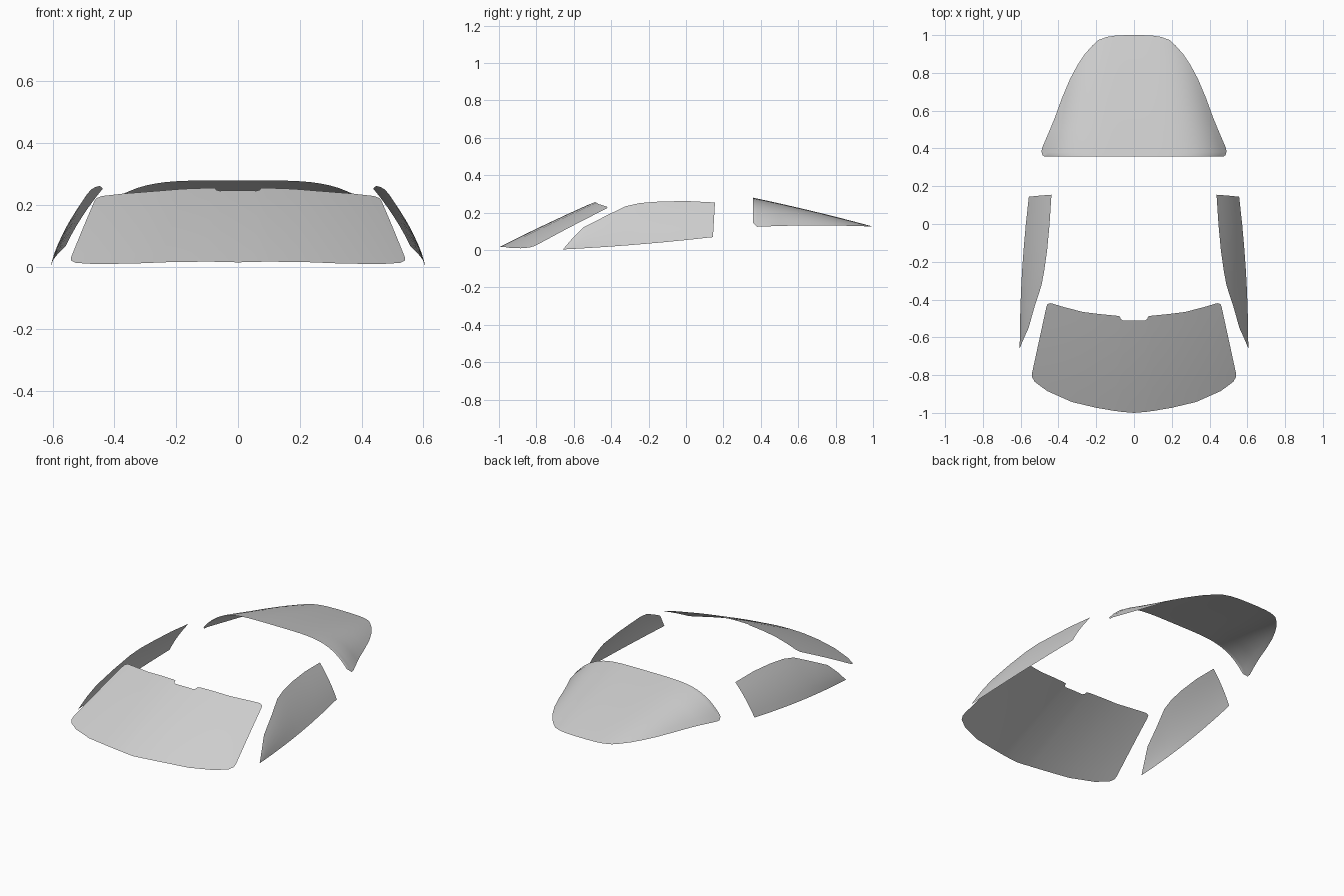
import bpy
import bmesh
from mathutils import Vector

cube = bpy.data.objects.get("Cube")
if cube:
    bpy.data.objects.remove(cube, do_unlink=True)

glass = bpy.data.materials.new("grey_glass")
glass.use_nodes = True
glass.diffuse_color = (0.62, 0.62, 0.62, 1)
glass.node_tree.nodes["Principled BSDF"].inputs["Base Color"].default_value = glass.diffuse_color


def sheet(name, rows, outward):
    """Skin a grid of points into one smooth thin surface facing outward."""
    bm = bmesh.new()
    grid = [[bm.verts.new(p) for p in row] for row in rows]
    for low, high in zip(grid, grid[1:]):
        for i in range(len(low) - 1):
            bm.faces.new((low[i], low[i + 1], high[i + 1], high[i]))
    bmesh.ops.remove_doubles(bm, verts=bm.verts, dist=0.0005)
    bm.normal_update()
    total = sum((f.normal * f.calc_area() for f in bm.faces), Vector())
    if total.dot(Vector(outward)) < 0:
        bmesh.ops.reverse_faces(bm, faces=bm.faces)
    for f in bm.faces:
        f.smooth = True
    mesh = bpy.data.meshes.new(name)
    bm.to_mesh(mesh)
    bm.free()
    mesh.materials.append(glass)
    obj = bpy.data.objects.new(name, mesh)
    bpy.context.collection.objects.link(obj)


def loft(start, end, steps):
    """Rows of points blended from one edge to another."""
    return [[Vector(a).lerp(Vector(b), k / steps) for a, b in zip(start, end)]
            for k in range(steps + 1)]


def mirrored(half):
    return [(-x, y) for x, y in reversed(half[1:])] + half


# Windscreen: plan outline with a mirror notch, draped over a curved slope
lower = [(0, -1), (.06, -.995), (.075, -.993), (.08, -.992), (.1, -.99), (.2, -.973),
         (.33, -.942), (.46, -.884), (.525, -.836), (.54, -.81), (.54, -.79)]
upper = [(0, -.51), (.06, -.51), (.07, -.503), (.074, -.49), (.09, -.486), (.18, -.477),
         (.27, -.466), (.37, -.44), (.44, -.419), (.458, -.424), (.464, -.44)]


def windscreen_height(x, y):
    t = y + 1
    return .015 + .474 * t + .06 * t * (.5 - t) - .3 * x * x


plan = loft(mirrored(lower), mirrored(upper), 8)
sheet("windscreen",
      [[(p.x, p.y, windscreen_height(p.x, p.y)) for p in row] for row in plan],
      (0, -1, 1))

# Side windows: bowed panels between the sill line and the roof line
roof_line = [(.605, -.658, .003), (.583, -.605, .065), (.558, -.55, .12), (.525, -.433, .18),
             (.49, -.326, .233), (.475, -.246, .251), (.46, -.14, .259),
             (.447, 0, .262), (.437, .155, .254)]


def sill_point(y):
    y = min(y, y * .93) if y > 0 else y
    d = y + .658
    return (.605 - .075 * d * d, y, .003 + .05 * d + .04 * d * d)


sill_line = [sill_point(p[1]) for p in roof_line]
for side, name in ((1, "left_side_window"), (-1, "right_side_window")):
    rows = loft(sill_line, roof_line, 6)
    for k, row in enumerate(rows):
        t = k / 6
        for i, p in enumerate(row):
            bow = .032 * t * (1 - t) * min(1, i / 3)
            p.x = side * (p.x + bow)
    sheet(name, rows, (side, 0, 0))

# Rear window: tapering arch, flat on top and turned down at the flanks
stations = [(.357, .475), (.365, .485), (.38, .489), (.4, .488), (.5, .445), (.566, .418),
            (.67, .38), (.767, .339), (.84, .3), (.9, .26), (.945, .22), (.974, .188),
            (.99, .145), (.997, .1), (1, .04)]
columns = 32
rows = []
for y, width in stations:
    t = (y - .357) / .643
    crown = .28 - .155 * t + .02 * t * (1 - t)
    edge = .123 + .03 * t * (1 - t) + .002 * t + max(0, .38 - y)
    row = []
    for i in range(columns + 1):
        s = 2 * i / columns - 1
        row.append((s * width, y, crown - (crown - edge) * abs(s) ** 4.5))
    rows.append(row)
sheet("rear_window", rows, (0, 0, 1))
